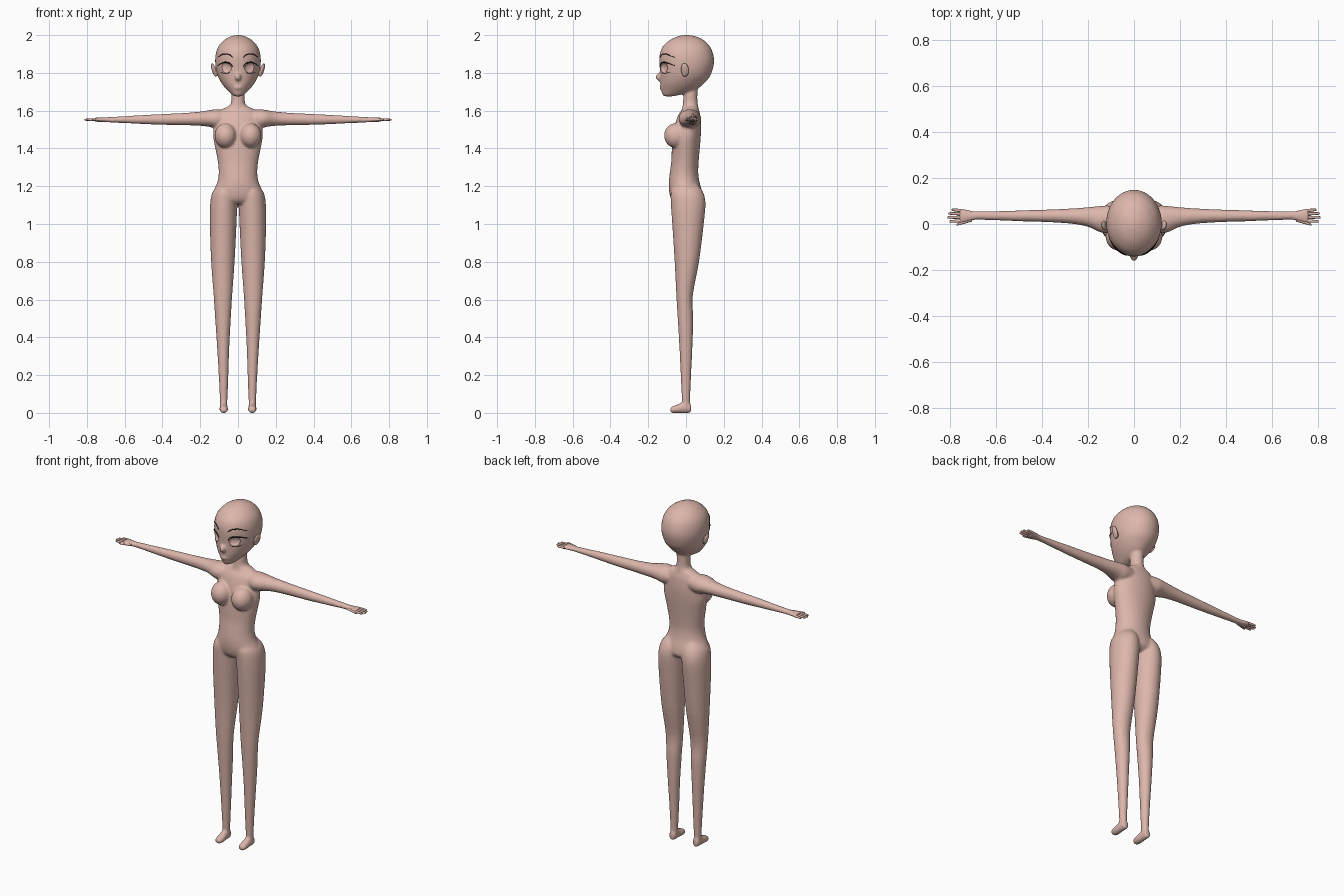
import bpy, bmesh, math
from mathutils import Vector, Matrix
from mathutils.bvhtree import BVHTree

if "Cube" in bpy.data.objects:
    bpy.data.objects.remove(bpy.data.objects["Cube"])


def material(name, rgb):
    m = bpy.data.materials.new(name)
    m.diffuse_color = (*rgb, 1)
    m.use_nodes = True
    m.node_tree.nodes["Principled BSDF"].inputs["Base Color"].default_value = m.diffuse_color
    return m


SKIN = material("skin", (0.72, 0.47, 0.41))
LASH = material("dark lash", (0.015, 0.01, 0.01))


def smooth_rows(rows, n=4):
    """Catmull-Rom interpolation between section rows."""
    out = []
    for i in range(len(rows) - 1):
        p = [rows[max(0, min(len(rows) - 1, i + k))] for k in (-1, 0, 1, 2)]
        for j in range(n):
            t = j / n
            out.append([b + 0.5 * t * (c - a + t * (2*a - 5*b + 4*c - d + t * (3*(b - c) + d - a)))
                        for a, b, c, d in zip(*p)])
    return out + [rows[-1]]


def loft(bm, axis, rows, side=1, seg=32):
    """Elliptic sections: position along axis, then min/max on the other two axes."""
    rings = []
    for t, a0, a1, b0, b1 in smooth_rows(rows):
        ring = []
        for k in range(seg):
            an = 2 * math.pi * k / seg
            co = [(a0 + a1) / 2 + (a1 - a0) / 2 * math.cos(an),
                  (b0 + b1) / 2 + (b1 - b0) / 2 * math.sin(an)]
            co.insert(axis, t)
            ring.append(bm.verts.new((co[0] * side, co[1], co[2])))
        rings.append(ring)
    faces = [bm.faces.new((r[k], r[(k + 1) % seg], q[(k + 1) % seg], q[k]))
             for r, q in zip(rings, rings[1:]) for k in range(seg)]
    faces += [bm.faces.new(rings[0]), bm.faces.new(rings[-1])]
    bmesh.ops.recalc_face_normals(bm, faces=faces)


def ball(bm, loc, scale, rot=0, turn=0):
    mat = (Matrix.Translation(loc) @ Matrix.Rotation(turn, 4, 'Z')
           @ Matrix.Rotation(rot, 4, 'Y') @ Matrix.Diagonal((*scale, 1)))
    bmesh.ops.create_uvsphere(bm, u_segments=32, v_segments=20, radius=1, matrix=mat)


def finish(bm, name, mat):
    me = bpy.data.meshes.new(name)
    bm.to_mesh(me)
    bm.free()
    me.materials.append(mat)
    ob = bpy.data.objects.new(name, me)
    bpy.context.collection.objects.link(ob)
    return ob


def activate(ob):
    bpy.ops.object.select_all(action='DESELECT')
    ob.select_set(True)
    bpy.context.view_layer.objects.active = ob


def sym(rows):
    """Sections centred on x = 0: z, half width, front, back."""
    return [(z, -r, r, f, b) for z, r, f, b in rows]


# Body: overlapping lofts fused into one skin
bm = bmesh.new()
# neck, torso and hips
loft(bm, 2, sym([
    (1.76, .036, -.01, .062), (1.68, .036, -.014, .06), (1.645, .037, -.016, .061),
    (1.625, .048, -.018, .064), (1.605, .09, -.022, .068), (1.575, .118, -.042, .076),
    (1.52, .128, -.06, .08), (1.46, .131, -.07, .078), (1.40, .120, -.075, .073),
    (1.33, .107, -.078, .067), (1.27, .102, -.086, .065), (1.22, .110, -.091, .072),
    (1.17, .132, -.089, .086), (1.13, .138, -.078, .088), (1.105, .10, -.055, .06)]))
# head
loft(bm, 2, sym([
    (1.676, .016, -.116, -.07), (1.684, .032, -.124, -.03), (1.70, .049, -.130, .03),
    (1.72, .068, -.134, .068), (1.745, .087, -.137, .096), (1.78, .106, -.138, .126),
    (1.82, .117, -.139, .142), (1.86, .121, -.141, .149), (1.90, .118, -.139, .144),
    (1.94, .104, -.123, .127), (1.975, .072, -.084, .092), (1.994, .036, -.04, .048),
    (2.001, .006, -.004, .012)]))
ball(bm, (0, -.134, 1.778), (.017, .028, .022))         # nose
ball(bm, (0, -.130, 1.722), (.022, .010, .011))         # lips
for s in (1, -1):
    ball(bm, (s * .066, -.052, 1.468), (.058, .064, .066))   # bust
    # leg
    loft(bm, 2, [
        (1.21, .03, .10, -.06, .06), (1.17, .004, .134, -.08, .09),
        (1.11, .004, .147, -.08, .103), (1.0, .008, .149, -.073, .094),
        (.8, .018, .142, -.06, .069), (.62, .031, .129, -.051, .036),
        (.5, .038, .121, -.044, .038), (.35, .046, .111, -.035, .034),
        (.2, .051, .102, -.028, .027), (.07, .056, .096, -.022, .022),
        (.02, .056, .096, -.02, .022)], s)
    # foot
    loft(bm, 1, [
        (.026, .062, .09, .004, .04), (.018, .057, .095, 0, .055), (-.02, .055, .097, -.001, .055),
        (-.05, .053, .098, -.001, .042), (-.074, .056, .096, 0, .034),
        (-.083, .064, .088, .006, .024)], s)
    # arm and palm
    loft(bm, 0, [
        (.05, -.02, .07, 1.515, 1.6), (.11, -.038, .08, 1.505, 1.607), (.15, -.035, .078, 1.514, 1.603),
        (.2, -.012, .073, 1.52, 1.595), (.28, .002, .067, 1.523, 1.588), (.4, .009, .062, 1.525, 1.582),
        (.5, .012, .059, 1.529, 1.577), (.6, .016, .056, 1.534, 1.571), (.685, .018, .055, 1.538, 1.566),
        (.715, .011, .06, 1.539, 1.565), (.745, .004, .067, 1.541, 1.564), (.76, .006, .066, 1.542, 1.562)], s)
body = finish(bm, "body", SKIN)
mod = body.modifiers.new("fuse", 'REMESH')
mod.mode, mod.voxel_size, mod.use_smooth_shade = 'VOXEL', .006, True
mod = body.modifiers.new("soften", 'SMOOTH')
mod.factor, mod.iterations = .5, 6

# Eye sockets cut shallowly into the face
bm = bmesh.new()
for s in (1, -1):
    ball(bm, (s * .067, -.117, 1.826), (.036, .014, .027), turn=s * .45)
cutter = finish(bm, "eye_socket_cutter", SKIN)
cutter.hide_render = True
cutter.hide_viewport = False
mod = body.modifiers.new("sockets", 'BOOLEAN')
mod.operation, mod.object = 'DIFFERENCE', cutter
activate(body)
bpy.ops.object.convert(target='MESH')
bpy.data.objects.remove(cutter)
for p in body.data.polygons:
    p.material_index = 0
activate(body)
bpy.ops.object.shade_smooth_by_angle(angle=math.radians(40))
tree = BVHTree.FromObject(body, bpy.context.evaluated_depsgraph_get())


def face_line(name, pts, radius, side):
    """Dark tapered strand lying on the face through (x, z) points."""
    cu = bpy.data.curves.new(name, 'CURVE')
    cu.dimensions, cu.bevel_depth, cu.bevel_resolution = '3D', radius, 2
    cu.use_fill_caps = True
    sp = cu.splines.new('POLY')
    pts = smooth_rows(pts, 6)
    sp.points.add(len(pts) - 1)
    for i, (x, z) in enumerate(pts):
        hit = tree.ray_cast(Vector((side * x, -1, z)), Vector((0, 1, 0)))[0]
        y = hit.y if hit else -.08
        sp.points[i].co = (side * x, y - .001, z, 1)
        sp.points[i].radius = .35 + .65 * math.sin(math.pi * i / (len(pts) - 1))
    cu.materials.append(LASH)
    ob = bpy.data.objects.new(name, cu)
    bpy.context.collection.objects.link(ob)
    activate(ob)
    bpy.ops.object.convert(target='MESH')


for s, tag in ((1, "left"), (-1, "right")):
    # brow and lashes
    face_line("brow_" + tag, [(.028, 1.883), (.05, 1.898), (.08, 1.899), (.108, 1.882)], .003, s)
    face_line("upper_lash_" + tag, [(.028, 1.832), (.042, 1.85), (.067, 1.856), (.09, 1.85),
                                    (.108, 1.838)], .0035, s)
    face_line("lower_lash_" + tag, [(.04, 1.802), (.067, 1.797), (.092, 1.804)], .0015, s)
    # ear
    bm = bmesh.new()
    ball(bm, (s * .128, -.006, 1.816), (.010, .021, .036), rot=s * .3, turn=-s * .25)
    ball(bm, (s * .118, -.008, 1.805), (.014, .014, .024))
    ear = finish(bm, "ear_" + tag, SKIN)
    # fingers and thumb: knuckle y, tip y, start x, tip x
    bm = bmesh.new()
    for y0, y1, x0, x1 in ((.058, .062, .745, .793), (.044, .046, .748, .808), (.029, .029, .748, .812),
                           (.014, .011, .745, .803), (.018, -.003, .705, .772)):
        rows = []
        for t, r in ((0, .0075), (.5, .0065), (.85, .0055), (.97, .004), (1, .001)):
            y = y0 + (y1 - y0) * t
            rows.append((x0 + (x1 - x0) * t, y - r, y + r, 1.552 - r, 1.552 + r))
        loft(bm, 0, rows, s, 12)
    hand = finish(bm, "fingers_" + tag, SKIN)
    for ob in (ear, hand):
        activate(ob)
        bpy.ops.object.shade_smooth_by_angle(angle=math.radians(60))
